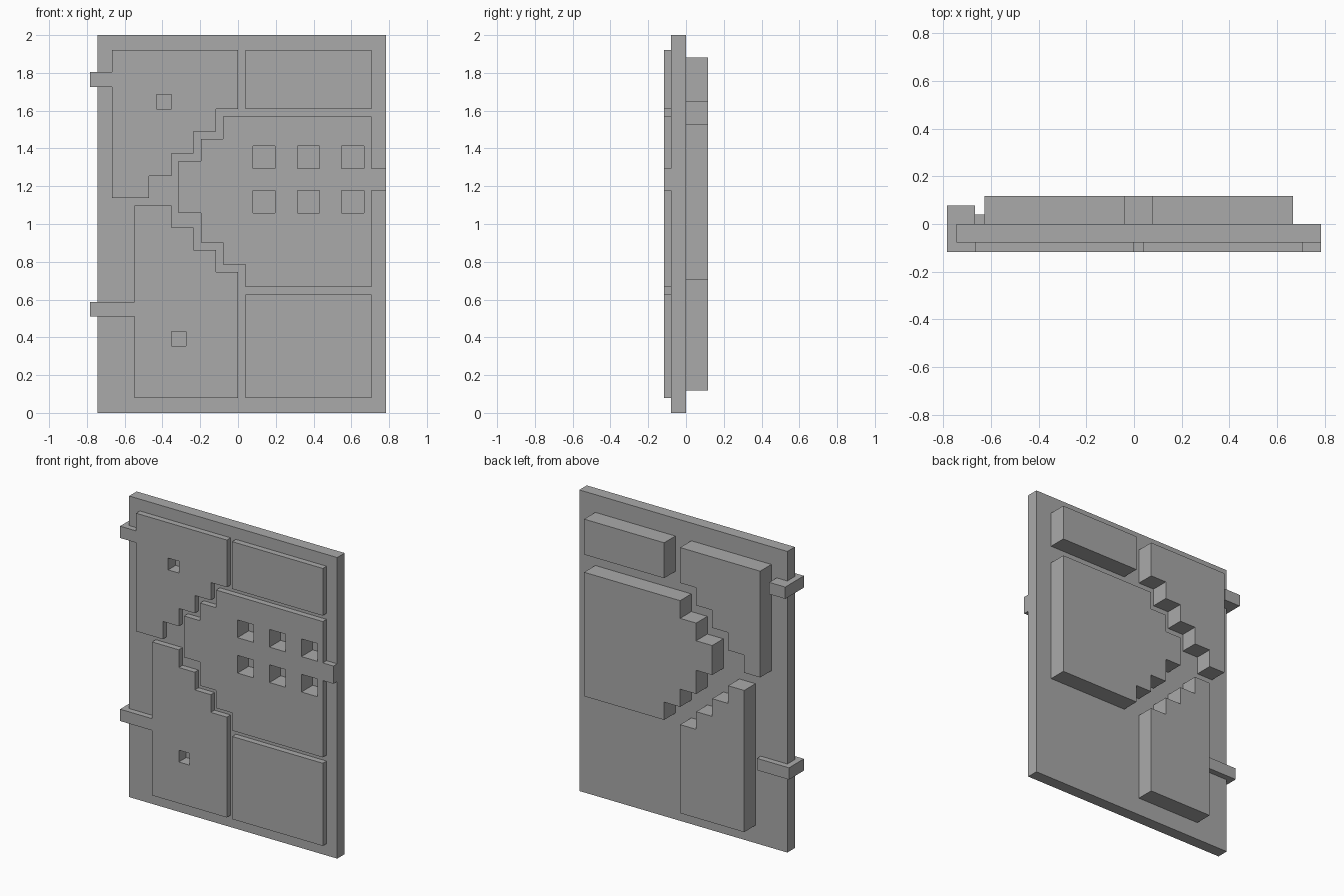
import bpy
import bmesh

old = bpy.data.objects.get("Cube")
if old:
    bpy.data.objects.remove(old, do_unlink=True)

U = 2 / 51  # grid unit of the whole design

grey = bpy.data.materials.new("plain_grey")
grey.use_nodes = True
colour = (0.4, 0.4, 0.4, 1)
grey.diffuse_color = colour
grey.node_tree.nodes["Principled BSDF"].inputs["Base Color"].default_value = colour


def add_prism(bm, outline, low, high, place):
    """Extrude an outline; place(a, b, depth) gives the grid position."""
    bottom = [bm.verts.new([c * U for c in place(a, b, low)]) for a, b in outline]
    top = [bm.verts.new([c * U for c in place(a, b, high)]) for a, b in outline]
    bm.faces.new(bottom)
    bm.faces.new(top)
    for i in range(len(outline)):
        j = (i + 1) % len(outline)
        bm.faces.new((bottom[i], bottom[j], top[j], top[i]))


def upright(x, z, y):
    return x, y, z


def lying(x, y, z):
    return x, y, z


def prism(name, outlines, low, high, place=upright):
    bm = bmesh.new()
    for outline in outlines:
        add_prism(bm, outline, low, high, place)
    bmesh.ops.recalc_face_normals(bm, faces=bm.faces)
    mesh = bpy.data.meshes.new(name)
    bm.to_mesh(mesh)
    bm.free()
    mesh.materials.append(grey)
    obj = bpy.data.objects.new(name, mesh)
    bpy.context.collection.objects.link(obj)
    return obj


def rect(left, right, low, high):
    return [(left, low), (right, low), (right, high), (left, high)]


def stairs(x, z, dx, count, dz=-3):
    points = []
    for i in range(count):
        points += [(x + i * dx, z + i * dz), (x + (i + 1) * dx, z + i * dz)]
    return points


def cut(target, cutter):
    mod = target.modifiers.new("holes", 'BOOLEAN')
    mod.operation = 'DIFFERENCE'
    mod.solver = 'EXACT'
    mod.object = cutter
    bpy.context.view_layer.objects.active = target
    bpy.ops.object.modifier_apply(modifier=mod.name)


# Base slab
slab = prism("base_slab", [rect(-19, 20, 0, 51)], -2, 0)

# Raised front panels, with tabs running to the slab edges
upper_stepped = prism("front_upper_stepped_panel", [
    [(-17, 49), (0, 49)] + stairs(0, 41, -3, 4)
    + [(-12, 29), (-17, 29), (-17, 44), (-20, 44), (-20, 46), (-17, 46)]], -3, -2)
lower_stepped = prism("front_lower_stepped_panel", [
    [(-14, 28), (-9, 28)] + stairs(-9, 25, 3, 3)
    + [(0, 2), (-14, 2), (-14, 13), (-20, 13), (-20, 15), (-14, 15)]], -3, -2)
centre = prism("front_centre_panel", [
    [(18, 40), (-2, 40)] + stairs(-2, 37, -3, 2) + stairs(-8, 27, 3, 1)
    + stairs(-5, 23, 3, 2)
    + [(1, 17), (18, 17), (18, 30), (20, 30), (20, 33), (18, 33)]], -3, -2)
prism("front_upper_plain_panel", [rect(1, 18, 41, 49)], -3, -2)
prism("front_lower_plain_panel", [rect(1, 18, 2, 16)], -3, -2)

# Thick back blocks, inset from the front panels
prism("back_upper_stepped_block", [
    [(-16, 48), (-1, 48)] + stairs(-1, 42, -3, 4) + [(-13, 30), (-16, 30)]], 0, 3)
prism("back_lower_stepped_block", [
    [(-13, 27), (-10, 27)] + stairs(-10, 24, 3, 3) + [(-1, 3), (-13, 3)]], 0, 3)
prism("back_centre_block", [
    [(17, 39), (-1, 39)] + stairs(-1, 36, -3, 2) + stairs(-7, 28, 3, 1)
    + stairs(-4, 24, 3, 2) + [(2, 18), (17, 18)]], 0, 3)
prism("back_upper_plain_block", [rect(2, 17, 42, 48)], 0, 3)

# Clips wrapping round the slab edge to the back
for name, inner, depth, z in (("upper_clip", -17, 2, 44), ("lower_clip", -14, 1, 13)):
    hook = [(-20, -2), (-19, -2), (-19, 0), (inner, 0), (inner, depth), (-20, depth)]
    prism(name, [hook], z, z + 2, lying)

# Square holes: six deep ones in the centre, one shallow one in each stepped panel
deep = prism("deep_hole_cutter", [
    rect(x, x + 3, z, z + 3) for x in (2, 8, 14) for z in (27, 33)], -4, 0.5)
shallow = prism("shallow_hole_cutter", [
    rect(-11, -9, 41, 43), rect(-9, -7, 9, 11)], -4, -1)
for cutter, targets in ((deep, (slab, centre)),
                        (shallow, (slab, upper_stepped, lower_stepped))):
    cutter.hide_render = True
    for target in targets:
        cut(target, cutter)
    bpy.data.objects.remove(cutter, do_unlink=True)
